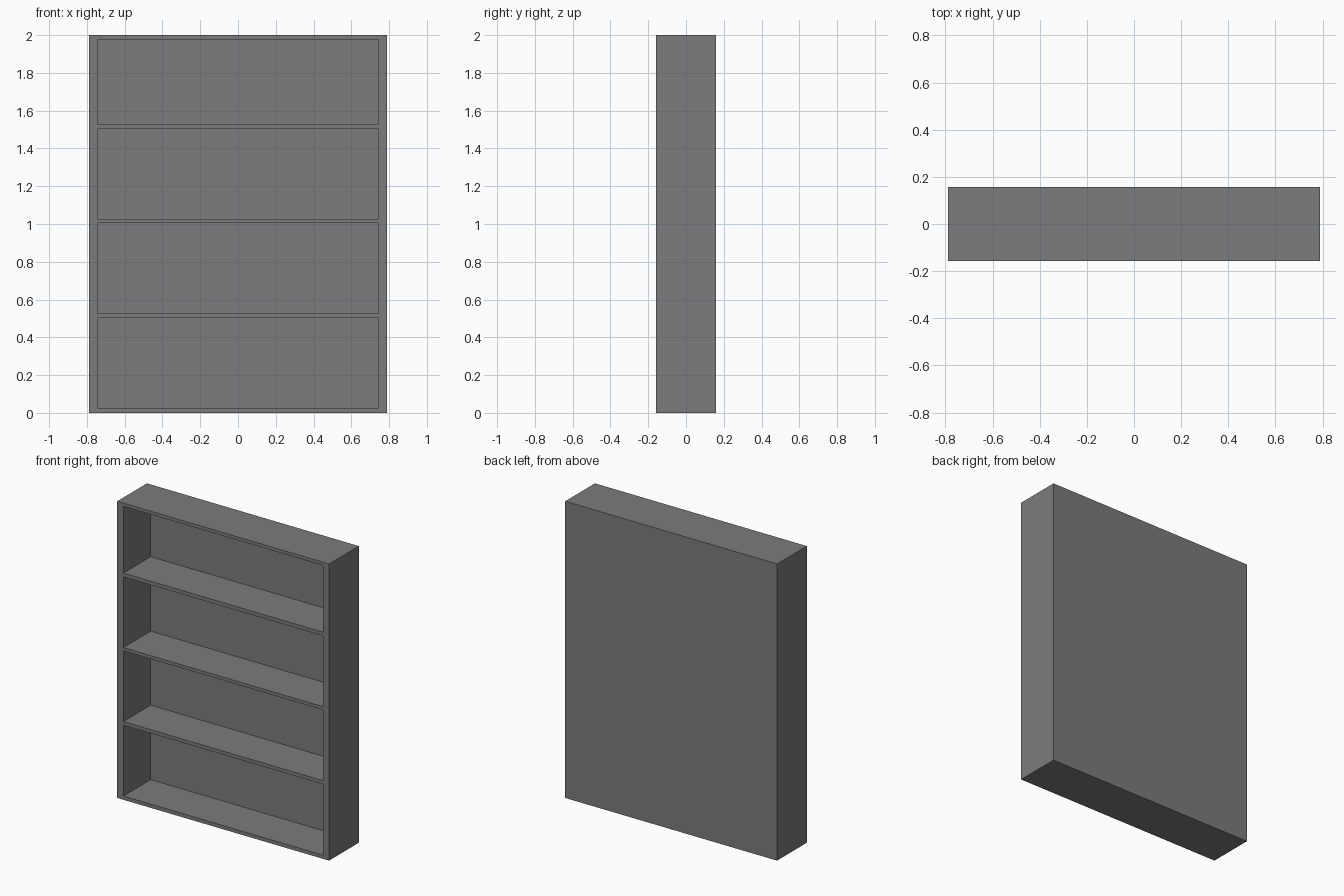
import bpy, bmesh

default = bpy.data.objects.get("Cube")
if default:
    bpy.data.objects.remove(default, do_unlink=True)

# Overall size and board thicknesses
HALF_W, HALF_D, HEIGHT = 0.79, 0.158, 2.0
INNER_W, BACK = 0.744, 0.026
BAYS = [(0.025, 0.503), (0.527, 1.004), (1.026, 1.503), (1.528, 1.978)]

# Painted wood
grey = bpy.data.materials.new("grey_paint")
grey.use_nodes = True
colour = (0.2, 0.2, 0.2, 1)
grey.diffuse_color = colour
grey.node_tree.nodes["Principled BSDF"].inputs["Base Color"].default_value = colour

# Front face laid out as a grid of frame, shelf edges and bays
xs = [-HALF_W, -INNER_W, INNER_W, HALF_W]
zs = [0] + [z for bay in BAYS for z in bay] + [HEIGHT]
bm = bmesh.new()
grid = [[bm.verts.new((x, -HALF_D, z)) for x in xs] for z in zs]
bays = []
for r in range(len(zs) - 1):
    for c in range(len(xs) - 1):
        face = bm.faces.new((grid[r][c], grid[r][c + 1],
                             grid[r + 1][c + 1], grid[r + 1][c]))
        if c == 1 and r % 2 == 1:
            bays.append(face)

# Outer sides, top, bottom and back
rim = [e for e in bm.edges if e.is_boundary]
shell = bmesh.ops.extrude_edge_only(bm, edges=rim)["geom"]
bmesh.ops.translate(bm, vec=(0, 2 * HALF_D, 0),
                    verts=[g for g in shell if isinstance(g, bmesh.types.BMVert)])
bmesh.ops.contextual_create(bm, geom=[e for e in bm.edges if e.is_boundary])

# Recess each bay back to the rear panel, leaving the shelves between
for face in bays:
    recessed = bmesh.ops.extrude_discrete_faces(bm, faces=[face])["faces"][0]
    bmesh.ops.translate(bm, vec=(0, 2 * HALF_D - BACK, 0), verts=recessed.verts)

# Merge the flat strips into whole board faces
bmesh.ops.dissolve_limit(bm, angle_limit=0.01, verts=bm.verts, edges=bm.edges)
bmesh.ops.recalc_face_normals(bm, faces=bm.faces)

mesh = bpy.data.meshes.new("bookcase")
bm.to_mesh(mesh)
bm.free()
mesh.materials.append(grey)
bpy.context.collection.objects.link(bpy.data.objects.new("bookcase", mesh))
